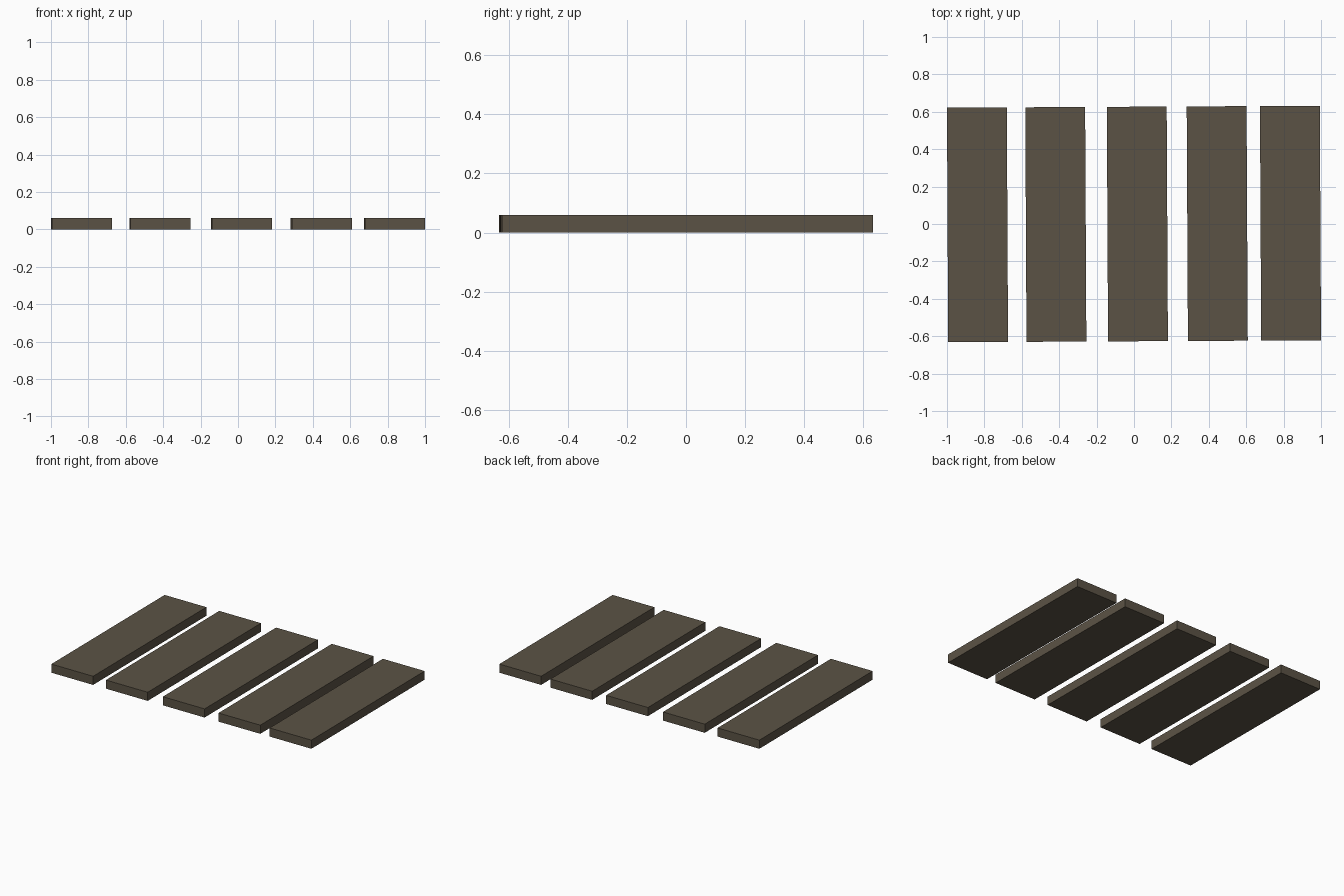
import bpy
import bmesh
import math
from mathutils import Matrix

if "Cube" in bpy.data.objects:
    bpy.data.objects.remove(bpy.data.objects["Cube"])

WIDTH, LENGTH, HEIGHT = 0.32, 1.254, 0.06
TURN = math.radians(0.3)  # the whole row sits slightly askew

wood = bpy.data.materials.new("dark weathered wood")
wood.diffuse_color = (0.105, 0.086, 0.059, 1.0)
wood.use_nodes = True
wood.node_tree.nodes["Principled BSDF"].inputs["Base Color"].default_value = wood.diffuse_color


def plank(name, x):
    """One flat board, resting on the ground at offset x along the row."""
    bm = bmesh.new()
    bmesh.ops.create_cube(bm, size=1.0, matrix=Matrix.Diagonal((WIDTH, LENGTH, HEIGHT, 1.0)))
    mesh = bpy.data.meshes.new(name)
    bm.to_mesh(mesh)
    bm.free()
    mesh.materials.append(wood)
    board = bpy.data.objects.new(name, mesh)
    board.location = (x * math.cos(TURN), x * math.sin(TURN), HEIGHT / 2)
    board.rotation_euler.z = TURN
    bpy.context.collection.objects.link(board)


# Row of unevenly spaced boards
for i, x in enumerate((-0.8367, -0.418, 0.018, 0.445, 0.8367), 1):
    plank(f"plank_{i}", x)
